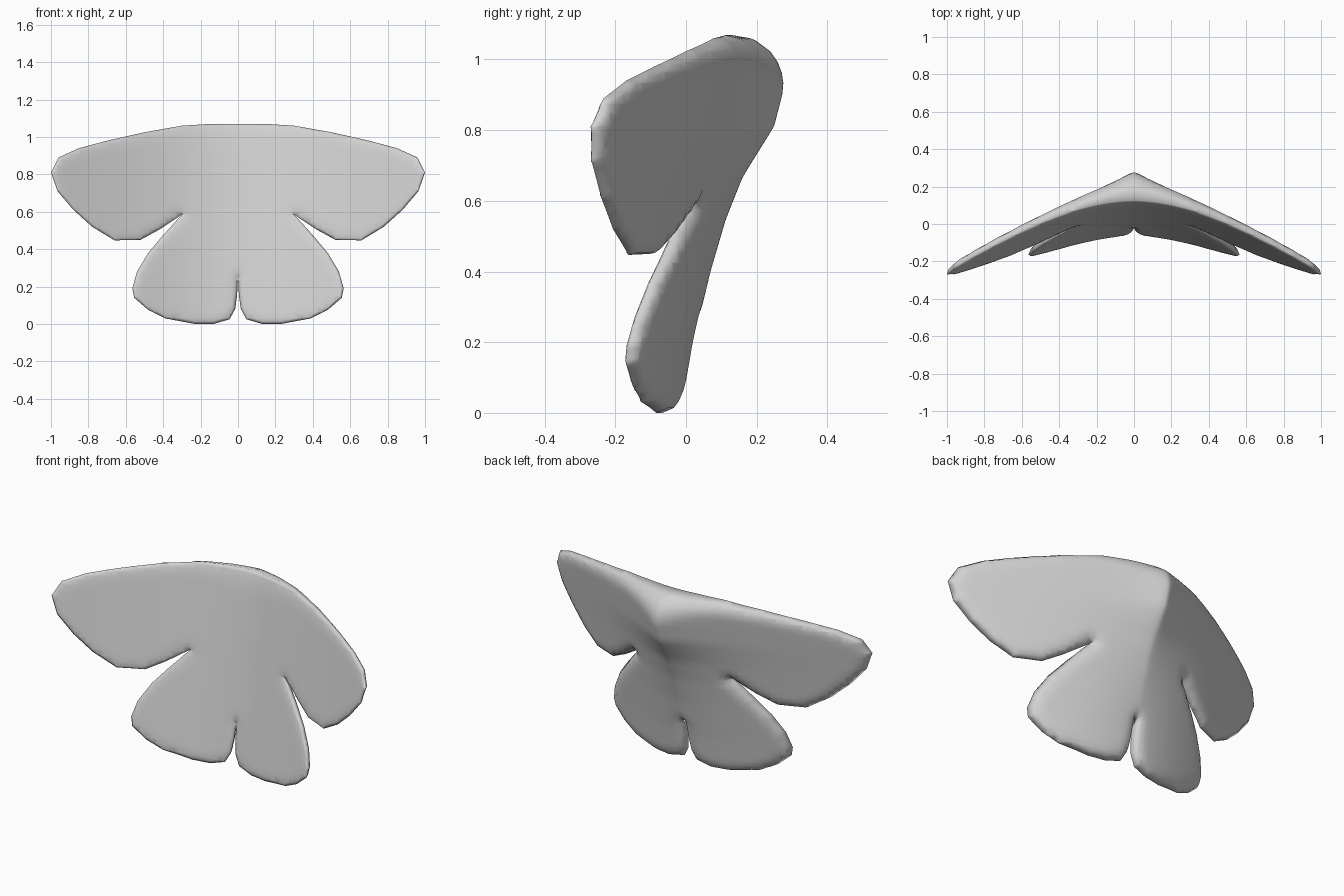
import bpy, bmesh, math
from mathutils import Vector
from mathutils.geometry import intersect_point_line

cube = bpy.data.objects.get("Cube")
if cube:
    bpy.data.objects.remove(cube, do_unlink=True)

# Half outline (x, z): top edge, wing tip, side notch, lower lobe, centre notch
OUTLINE = [(0, 1.07), (.16, 1.069), (.3, 1.06), (.5, 1.025), (.7, .98), (.85, .94), (.96, .89),
           (1, .81), (.965, .71), (.88, .61), (.78, .52), (.66, .447), (.52, .45),
           (.42, .505), (.3, .585), (.4, .475), (.48, .38), (.54, .28), (.565, .19),
           (.555, .14), (.48, .075), (.39, .03), (.23, 0), (.13, 0),
           (.045, .025), (.015, .08), (.005, .15), (0, .25)]
POINTS = [Vector((x, 0, z)) for x, z in OUTLINE]

# Strength of the back ridge by height
RIDGE = [(0, 0), (.2, 0), (.4, .1), (.55, .24), (.67, .45), (.81, .93), (.92, 1), (1.1, 1)]


def ridge_strength(z):
    for (z0, s0), (z1, s1) in zip(RIDGE, RIDGE[1:]):
        if z <= z1:
            return s0 + (s1 - s0) * (z - z0) / (z1 - z0)
    return 1


def rim_distance(p):
    best = 9
    for a, b in zip(POINTS, POINTS[1:]):
        q, t = intersect_point_line(p, a, b)
        q = a if t < 0 else b if t > 1 else q
        best = min(best, (p - q).length)
    return best


def depth(p, back):
    """Swept-forward front face, plus a body that thickens to a ridge and rounds at the rim."""
    x, z = p.x, p.z
    front = .4 - math.sqrt(.113 + .35 * x * x) + .17 * (z - .8)
    base = .06 - .015 * x
    ridge = .133 * ridge_strength(z) * math.exp(.1 - math.sqrt(x * x + .0004) / .2)
    d = min(rim_distance(p) / (.9 * (base + ridge)), 1)
    swell = math.sqrt(max(0, 1 - (1 - d) ** 2))
    return front + .25 * base + (.75 * base + ridge if back else -.25 * base) * swell


# Flat half shape with narrow rim bands, cut into a fine grid
bm = bmesh.new()
face = bm.faces.new([bm.verts.new(p) for p in POINTS])
for width in (.006, .014):
    bmesh.ops.inset_individual(bm, faces=[face], thickness=width, use_even_offset=False)
STEP = .03
for axis, count in ((Vector((1, 0, 0)), 34), (Vector((0, 0, 1)), 36)):
    for i in range(1, count):
        bmesh.ops.bisect_plane(bm, geom=bm.verts[:] + bm.edges[:] + bm.faces[:],
                               plane_co=axis * (i * STEP + .003), plane_no=axis, dist=1e-5)

# Copy it for the back, then push both sides to their depth
copy = bmesh.ops.duplicate(bm, geom=bm.verts[:] + bm.edges[:] + bm.faces[:])["geom"]
back_verts = {g for g in copy if isinstance(g, bmesh.types.BMVert)}
for v in bm.verts:
    v.co.x = max(v.co.x, 0)
    v.co.y = depth(Vector((v.co.x, 0, v.co.z)), v in back_verts)
bmesh.ops.remove_doubles(bm, verts=bm.verts[:], dist=.0005)
bmesh.ops.triangulate(bm, faces=[f for f in bm.faces if len(f.verts) > 4])
bmesh.ops.recalc_face_normals(bm, faces=bm.faces[:])
mesh = bpy.data.meshes.new("winged_shell")
bm.to_mesh(mesh)
bm.free()

shell = bpy.data.objects.new("winged_shell", mesh)
bpy.context.collection.objects.link(shell)
mirror = shell.modifiers.new("mirror", 'MIRROR')
mirror.use_clip = True
for poly in mesh.polygons:
    poly.use_smooth = True

# Plain light grey
grey = bpy.data.materials.new("light_grey")
grey.use_nodes = True
colour = (.64, .64, .64, 1)
grey.diffuse_color = colour
grey.node_tree.nodes["Principled BSDF"].inputs["Base Color"].default_value = colour
mesh.materials.append(grey)
